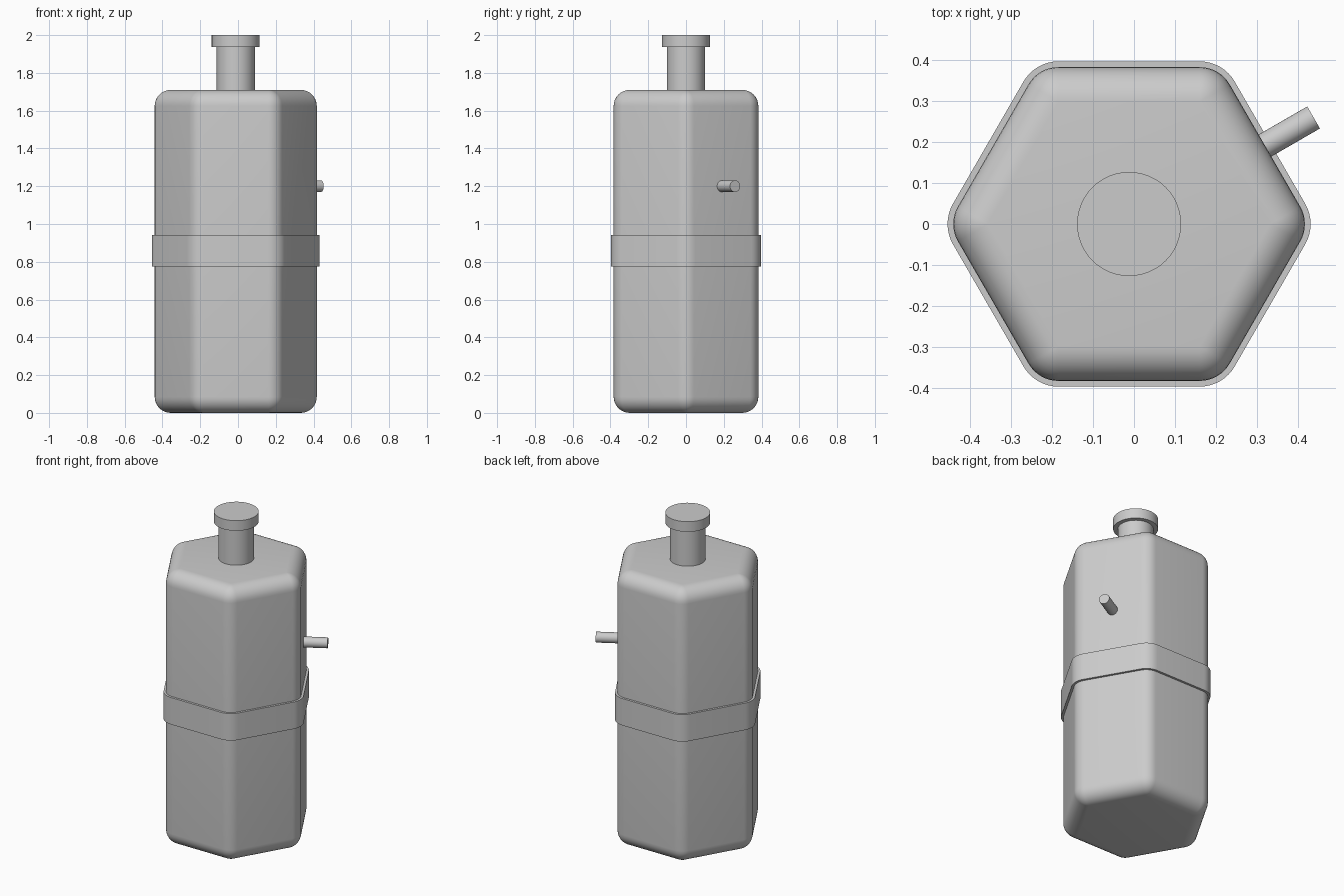
import bpy, bmesh
from math import sin, cos, pi, radians
from mathutils import Matrix, Vector

cube = bpy.data.objects.get("Cube")
if cube:
    bpy.data.objects.remove(cube, do_unlink=True)

AXIS = Vector((-0.012, 0, 0))   # the tank axis sits slightly off centre

grey = bpy.data.materials.new("plain grey")
grey.use_nodes = True
grey.diffuse_color = (0.6, 0.6, 0.6, 1)
grey.node_tree.nodes["Principled BSDF"].inputs["Base Color"].default_value = (0.6, 0.6, 0.6, 1)


def finish(name, bm):
    bmesh.ops.recalc_face_normals(bm, faces=bm.faces)
    mesh = bpy.data.meshes.new(name)
    bm.to_mesh(mesh)
    bm.free()
    mesh.materials.append(grey)
    obj = bpy.data.objects.new(name, mesh)
    bpy.context.collection.objects.link(obj)
    bpy.ops.object.select_all(action="DESELECT")
    obj.select_set(True)
    bpy.context.view_layer.objects.active = obj
    bpy.ops.object.shade_smooth_by_angle(angle=radians(35))
    return obj


def hexagon(core, radius, z, steps=8):
    """Hexagon with the given core apothem, grown outward by a round radius."""
    points = []
    for corner in range(6):
        a = corner * pi / 3
        centre = Vector((cos(a), sin(a), 0)) * core / cos(pi / 6)
        for i in range(steps + 1):
            b = a + (i / steps - 0.5) * pi / 3
            points.append(AXIS + centre + Vector((cos(b), sin(b), 0)) * radius + Vector((0, 0, z)))
    return points


def loft(name, rings, closed=False):
    bm = bmesh.new()
    loops = [[bm.verts.new(p) for p in ring] for ring in rings]
    pairs = list(zip(loops, loops[1:]))
    if closed:
        pairs.append((loops[-1], loops[0]))
    for low, high in pairs:
        for i in range(len(low)):
            j = (i + 1) % len(low)
            bm.faces.new((low[i], low[j], high[j], high[i]))
    if not closed:
        bm.faces.new(loops[0])
        bm.faces.new(loops[-1])
    bmesh.ops.remove_doubles(bm, verts=bm.verts, dist=0.0001)
    return finish(name, bm)


def cylinder(name, radius, depth, matrix):
    bm = bmesh.new()
    bmesh.ops.create_cone(bm, cap_ends=True, segments=48, radius1=radius,
                          radius2=radius, depth=depth, matrix=matrix)
    return finish(name, bm)


# Tank body: hexagonal prism with every edge rounded
CORE, ROUND, HEIGHT, STEPS = 0.298, 0.085, 1.71, 8
arc = [i / STEPS * pi / 2 for i in range(STEPS + 1)]
bottom = [hexagon(CORE, ROUND * sin(a), ROUND * (1 - cos(a))) for a in arc]
top = [hexagon(CORE, ROUND * cos(a), HEIGHT - ROUND * (1 - sin(a))) for a in arc]
loft("tank_body", bottom + top)

# Strap around the middle
loft("strap", [hexagon(CORE, r, z) for r, z in
               ((0.08, 0.775), (0.099, 0.775), (0.099, 0.943), (0.08, 0.943))], closed=True)

# Neck and cap
cylinder("neck", 0.101, 0.26, Matrix.Translation(AXIS + Vector((0, 0, 1.82))))
cylinder("cap", 0.127, 0.063, Matrix.Translation(AXIS + Vector((0, 0, 1.9685))))

# Side spout, square to the back left face
turn = Matrix.Rotation(radians(30), 4, "Z")
spout = (Matrix.Translation(AXIS + Vector((0, 0, 1.2))) @ turn
         @ Matrix.Translation((0.435, 0, 0)) @ Matrix.Rotation(pi / 2, 4, "Y"))
cylinder("side_spout", 0.031, 0.17, spout)
